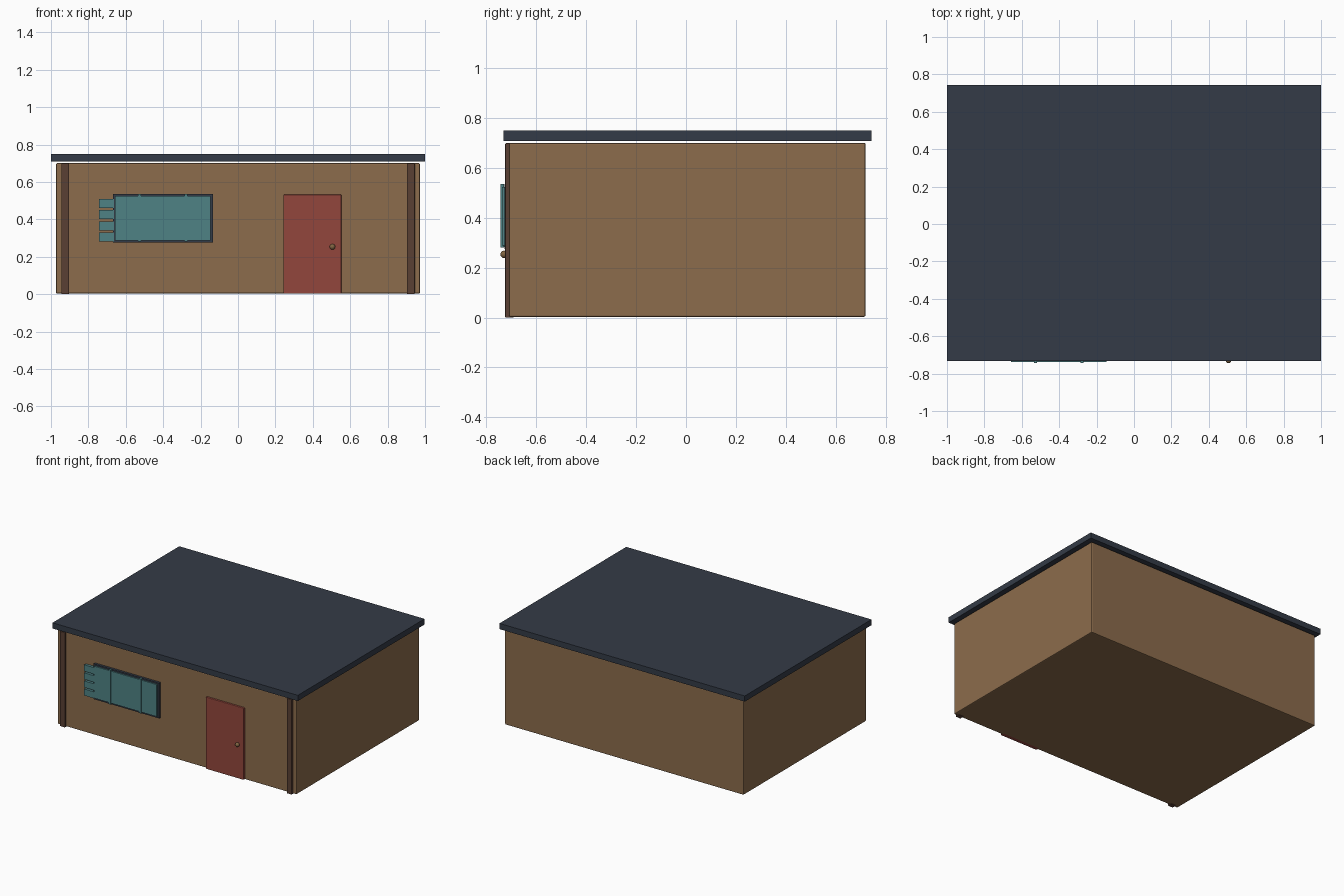
import bpy, math

if "Cube" in bpy.data.objects:
    bpy.data.objects.remove(bpy.data.objects["Cube"])


def material(name, r, g, b):
    lin = [((c / 255 + 0.055) / 1.055) ** 2.4 for c in (r, g, b)]
    m = bpy.data.materials.new(name)
    m.diffuse_color = (*lin, 1)
    m.use_nodes = True
    m.node_tree.nodes["Principled BSDF"].inputs["Base Color"].default_value = m.diffuse_color
    return m


WALL = material("tan wall", 140, 108, 76)
ROOF = material("slate roof", 52, 59, 71)
POST = material("dark brown", 90, 64, 52)
DOOR = material("red door", 146, 70, 60)
GLASS = material("teal", 79, 130, 133)
BRASS = material("brass", 128, 100, 66)


def box(name, x, y, z, mat, bevel=0.0):
    """Box given by (min, max) ranges on each axis."""
    bpy.ops.mesh.primitive_cube_add(size=1)
    o = bpy.context.object
    o.name = name
    for v in o.data.vertices:
        for i, (lo, hi) in enumerate((x, y, z)):
            v.co[i] = lo if v.co[i] < 0 else hi
    o.data.materials.append(mat)
    if bevel:
        b = o.modifiers.new("bevel", 'BEVEL')
        b.width = bevel
        b.segments = 2
    return o


# Main volume and flat roof slab
box("walls", (-0.973, 0.973), (-0.71, 0.72), (0.003, 0.70), WALL, 0.006)
box("roof", (-1, 1), (-0.732, 0.744), (0.708, 0.75), ROOF)

# Front corner posts
for side, name in ((-1, "left_post"), (1, "right_post")):
    xs = sorted((side * 0.904, side * 0.945))
    box(name, xs, (-0.725, -0.69), (0, 0.699), POST, 0.003)

# Door with round knob
box("door", (0.243, 0.553), (-0.724, -0.69), (0.003, 0.532), DOOR, 0.004)
bpy.ops.mesh.primitive_uv_sphere_add(segments=20, ring_count=12, radius=0.015,
                                     location=(0.505, -0.729, 0.253))
knob = bpy.context.object
knob.name = "door_knob"
knob.data.materials.append(BRASS)
bpy.ops.object.shade_smooth_by_angle(angle=math.radians(40))

# Window: dark frame, glass plate and two mullions
box("window_frame", (-0.669, -0.133), (-0.728, -0.70), (0.275, 0.535), ROOF)
box("window_glass", (-0.658, -0.147), (-0.737, -0.728), (0.288, 0.524), GLASS)
for i, x in enumerate((-0.526, -0.279)):
    box(f"mullion_{i + 1}", (x - 0.008, x + 0.008), (-0.744, -0.73),
        (0.281, 0.535), GLASS)

# Four short slats beside the window
for i in range(4):
    z = 0.306 + i * 0.0595
    box(f"slat_{i + 1}", (-0.743, -0.664), (-0.73, -0.70), (z - 0.024, z + 0.024), GLASS)
